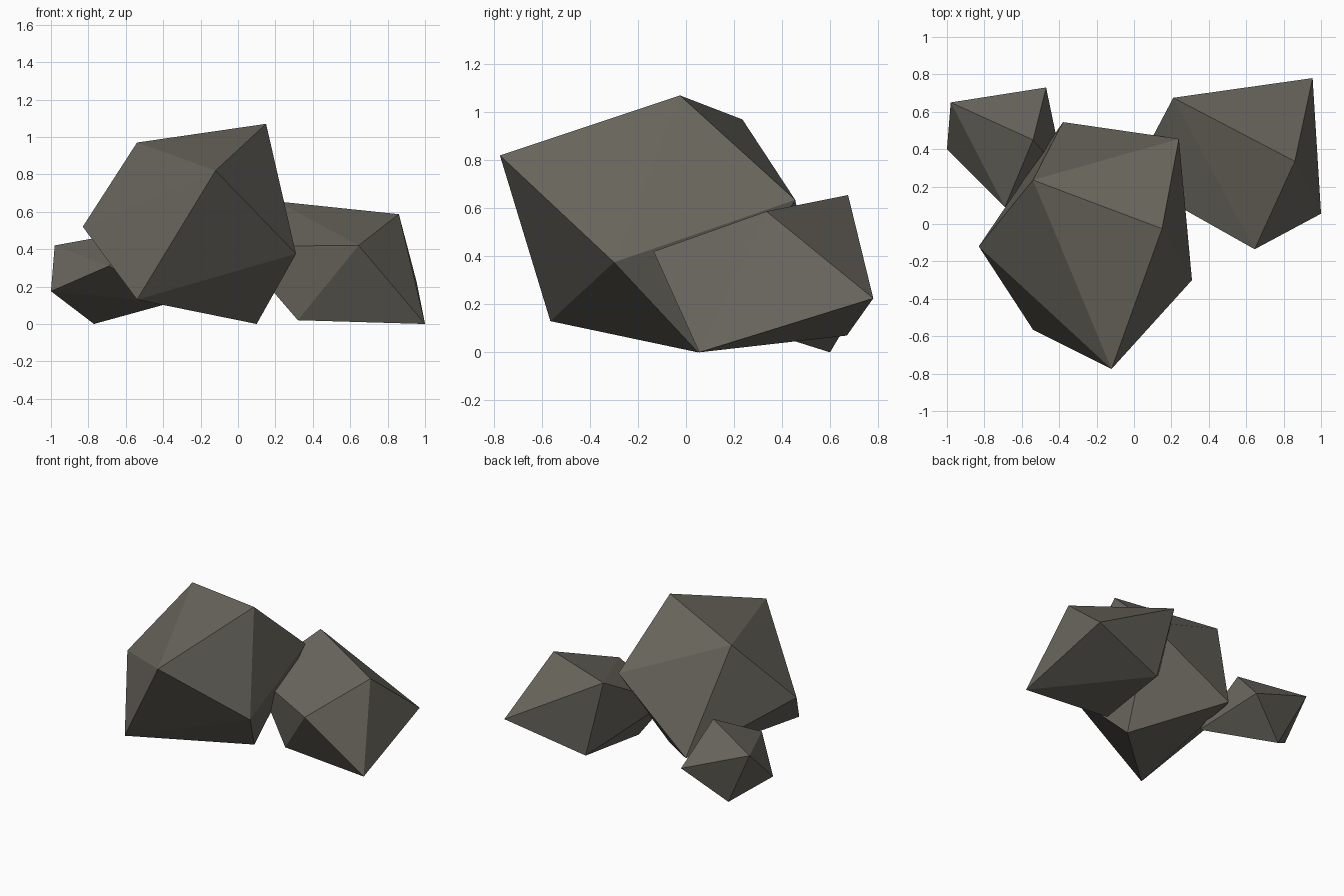
import bpy
import bmesh

if "Cube" in bpy.data.objects:
    bpy.data.objects.remove(bpy.data.objects["Cube"])

# Single dull warm-grey stone colour
stone = bpy.data.materials.new("warm_grey_stone")
stone.diffuse_color = (0.145, 0.135, 0.112, 1.0)
stone.use_nodes = True
stone.node_tree.nodes["Principled BSDF"].inputs["Base Color"].default_value = stone.diffuse_color


def make_rock(name, corners):
    """Faceted boulder: the convex hull of a few corner points."""
    bm = bmesh.new()
    for c in corners:
        bm.verts.new(c)
    hull = bmesh.ops.convex_hull(bm, input=bm.verts[:])
    loose = {e for e in hull["geom_interior"] + hull["geom_unused"]
             if isinstance(e, bmesh.types.BMVert)}
    bmesh.ops.delete(bm, geom=list(loose), context='VERTS')
    bmesh.ops.recalc_face_normals(bm, faces=bm.faces[:])
    mesh = bpy.data.meshes.new(name)
    bm.to_mesh(mesh)
    bm.free()
    mesh.materials.append(stone)
    obj = bpy.data.objects.new(name, mesh)
    bpy.context.collection.objects.link(obj)
    return obj


# Large boulder in the middle
make_rock("large_rock", [
    (-0.12, -0.775, 0.82), (0.15, -0.025, 1.07), (-0.54, 0.235, 0.97),
    (0.31, -0.30, 0.375), (-0.54, -0.565, 0.13), (0.24, 0.455, 0.635),
    (-0.83, -0.12, 0.52), (0.10, 0.05, 0.0), (-0.38, 0.545, 0.20)])

# Medium boulder on the right
make_rock("medium_rock", [
    (0.86, 0.335, 0.587), (0.21, 0.675, 0.655), (0.645, -0.135, 0.42),
    (1.0, 0.055, 0.0), (0.955, 0.78, 0.225), (0.36, 0.67, 0.07),
    (0.32, 0.10, 0.02), (-0.02, 0.24, 0.415)])

# Small boulder on the left
make_rock("small_rock", [
    (-0.98, 0.65, 0.42), (-0.47, 0.73, 0.22), (-1.0, 0.40, 0.175),
    (-0.54, 0.45, 0.50), (-0.77, 0.60, 0.0), (-0.69, 0.09, 0.31),
    (-0.37, 0.25, 0.11)])
